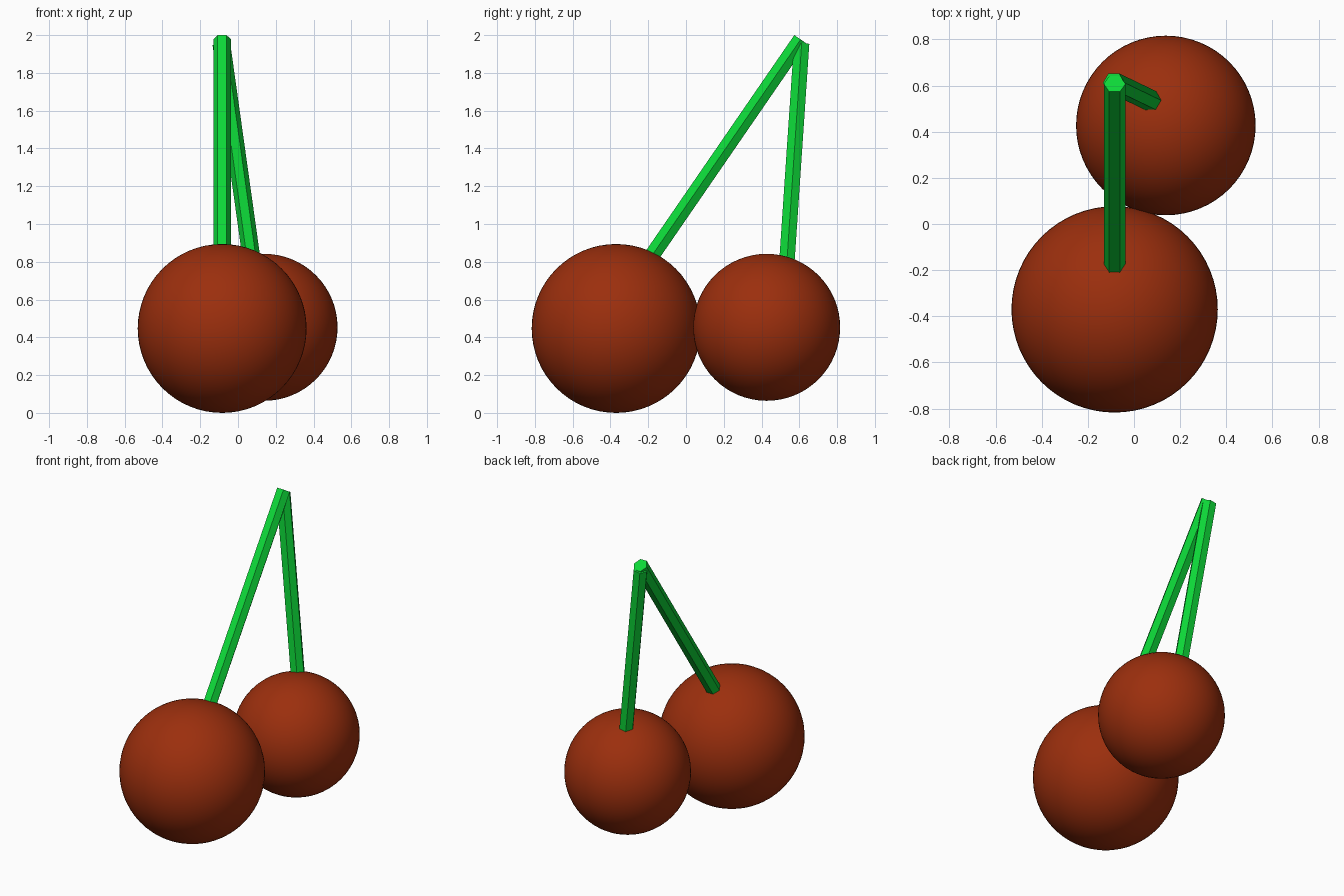
import bpy
import math
from mathutils import Vector, Matrix

if "Cube" in bpy.data.objects:
    bpy.data.objects.remove(bpy.data.objects["Cube"])


def material(name, rgb):
    m = bpy.data.materials.new(name)
    m.diffuse_color = (*rgb, 1)
    m.use_nodes = True
    m.node_tree.nodes["Principled BSDF"].inputs["Base Color"].default_value = m.diffuse_color
    return m


red = material("cherry red", (0.33, 0.028, 0.004))
green = material("stem green", (0.004, 0.69, 0.04))


def fruit(name, centre, radius):
    bpy.ops.mesh.primitive_uv_sphere_add(segments=64, ring_count=32,
                                         radius=radius, location=centre)
    ob = bpy.context.object
    ob.name = name
    ob.data.materials.append(red)
    bpy.ops.object.shade_smooth()


def stem(name, bottom, top, radius=0.047):
    """Six-sided rod between two points, with corners facing sideways."""
    a, b = Vector(bottom), Vector(top)
    z = (b - a).normalized()
    y = z.cross(Vector((1, 0, 0))).normalized()
    x = y.cross(z)
    bpy.ops.mesh.primitive_cylinder_add(vertices=6, radius=radius,
                                        depth=(b - a).length)
    ob = bpy.context.object
    ob.name = name
    # primitive has a corner on +y: turn it onto the x axis
    ob.data.transform(Matrix.Rotation(math.pi / 2, 4, 'Z'))
    frame = Matrix((x, y, z)).transposed().to_4x4()
    ob.matrix_world = Matrix.Translation((a + b) / 2) @ frame
    ob.data.materials.append(green)


# Fruits
fruit("large_cherry", (-0.084, -0.37, 0.447), 0.447)
fruit("small_cherry", (0.138, 0.427, 0.453), 0.389)

# Stems, joined at the top and sunk slightly into each fruit
stem("large_cherry_stem", (-0.084, -0.21, 0.79), (-0.084, 0.607, 1.977))
stem("small_cherry_stem", (0.078, 0.532, 0.77), (-0.088, 0.612, 1.953))
